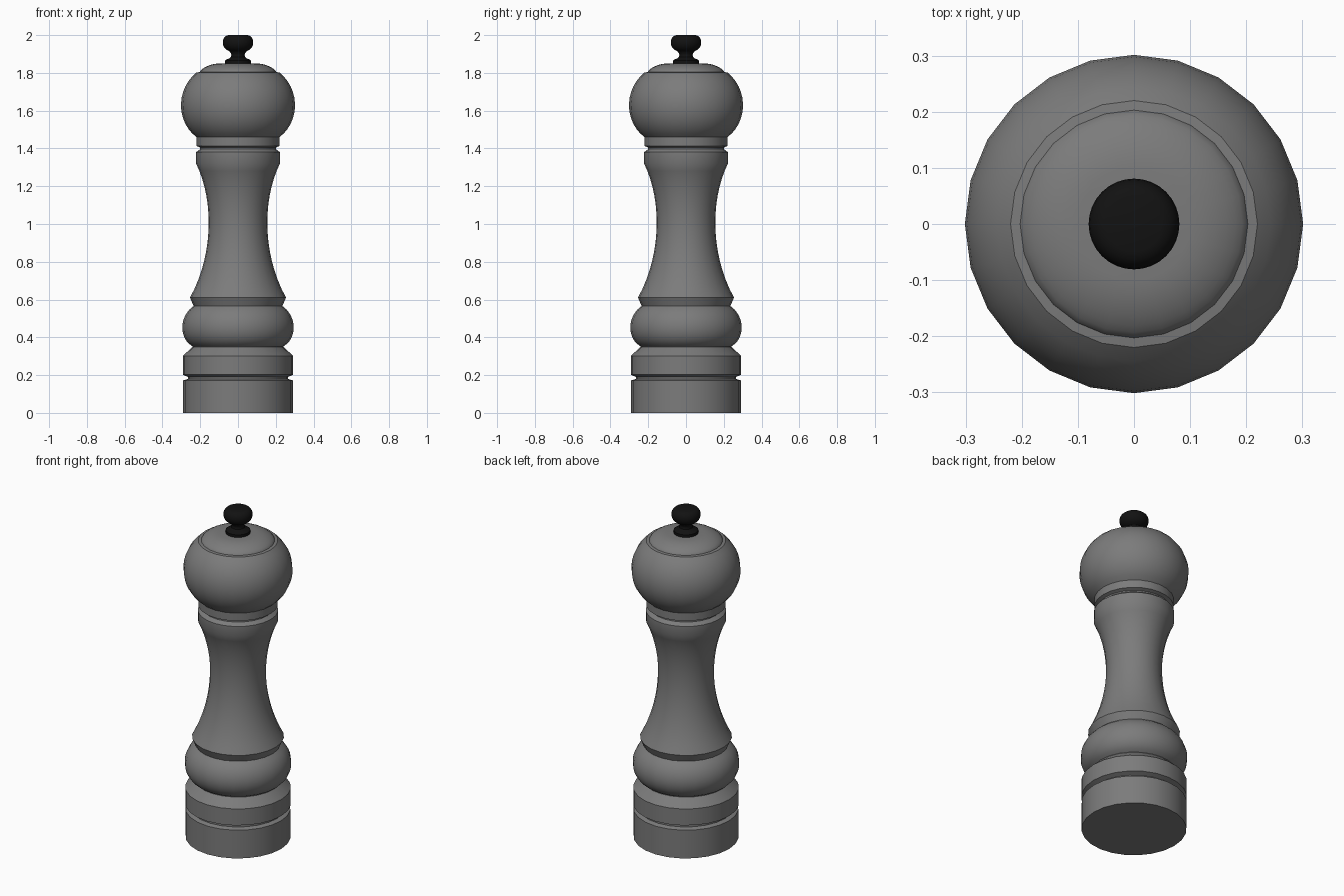
import bpy, bmesh, math
from mathutils import Vector
from mathutils.geometry import interpolate_bezier

cube = bpy.data.objects.get("Cube")
if cube:
    bpy.data.objects.remove(cube, do_unlink=True)


def material(name, value):
    mat = bpy.data.materials.new(name)
    mat.use_nodes = True
    colour = (value, value, value, 1)
    mat.diffuse_color = colour
    mat.node_tree.nodes["Principled BSDF"].inputs["Base Color"].default_value = colour
    return mat


def curve(start, handle_a, handle_b, end, steps):
    """Profile points along one cubic arc, both ends included."""
    points = [Vector((r, 0, z)) for r, z in (start, handle_a, handle_b, end)]
    return [(p.x, p.z) for p in interpolate_bezier(*points, steps)]


def turned(name, profile, sides, mat):
    """Lathe a closed solid from (radius, height) points, capped flat."""
    bm = bmesh.new()
    rings = []
    for r, z in profile:
        rings.append([bm.verts.new((r * math.cos(a), r * math.sin(a), z))
                      for a in (math.tau * i / sides for i in range(sides))])
    for low, high in zip(rings, rings[1:]):
        for i in range(sides):
            j = (i + 1) % sides
            bm.faces.new((low[i], low[j], high[j], high[i]))
    bm.faces.new(rings[0][::-1])
    bm.faces.new(rings[-1])
    mesh = bpy.data.meshes.new(name)
    bm.to_mesh(mesh)
    bm.free()
    mesh.materials.append(mat)
    obj = bpy.data.objects.new(name, mesh)
    bpy.context.collection.objects.link(obj)
    bpy.ops.object.select_all(action="DESELECT")
    obj.select_set(True)
    bpy.context.view_layer.objects.active = obj
    bpy.ops.object.shade_smooth_by_angle(angle=math.radians(30))
    return obj


grey = material("grey body", 0.2)
black = material("black knob", 0.006)

# Body: foot, grooved ring, round bead, waisted shaft and collar
body = [(0.29, 0), (0.29, 0.172), (0.265, 0.18), (0.265, 0.19), (0.292, 0.202),
        (0.292, 0.302), (0.24, 0.35)]
body += curve((0.24, 0.352), (0.312, 0.39), (0.316, 0.51), (0.235, 0.566), 12)
body += curve((0.254, 0.61), (0.128, 0.84), (0.128, 1.13), (0.222, 1.32), 16)
body += [(0.222, 1.38), (0.2, 1.397)]
turned("body", body, 24, grey)

# Head: neck band, globe, narrow ledge and shallow dome
head = [(0.2, 1.397), (0.2, 1.405), (0.22, 1.413), (0.22, 1.458)]
head += curve((0.22, 1.46), (0.326, 1.54), (0.332, 1.71), (0.22, 1.802), 14)
head += curve((0.203, 1.804), (0.203, 1.815), (0.16, 1.848), (0.1, 1.85), 8)
turned("head", head, 24, grey)

# Finial knob: foot disc, thin neck and rounded cap
knob = [(0.068, 1.845), (0.068, 1.866)]
knob += curve((0.06, 1.872), (0.03, 1.876), (0.03, 1.9), (0.045, 1.913), 6)
knob += curve((0.045, 1.914), (0.094, 1.93), (0.09, 1.995), (0.05, 2), 9)
turned("knob", knob, 32, black)
